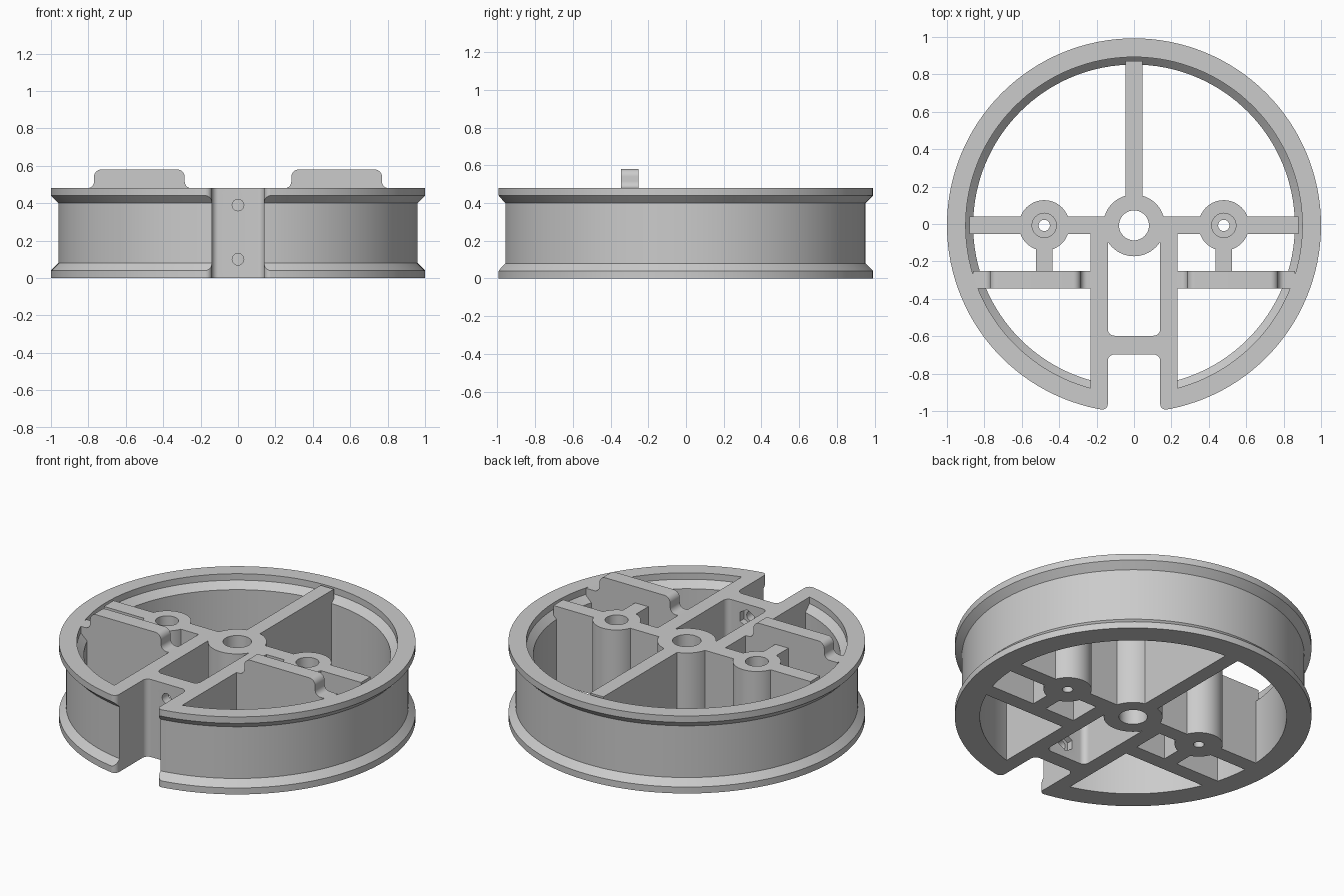
import bpy, bmesh
from math import sin, cos, pi, radians
from mathutils import Vector

cube = bpy.data.objects.get("Cube")
if cube:
    bpy.data.objects.remove(cube, do_unlink=True)

H = 0.48          # body height
SHIFT = -0.0075   # centres the notched outline on y

grey = bpy.data.materials.new("light_grey")
grey.use_nodes = True
grey.diffuse_color = (0.6, 0.6, 0.6, 1)
grey.node_tree.nodes["Principled BSDF"].inputs["Base Color"].default_value = (0.6, 0.6, 0.6, 1)


def finish(bm, name):
    bmesh.ops.recalc_face_normals(bm, faces=bm.faces)
    mesh = bpy.data.meshes.new(name)
    bm.to_mesh(mesh)
    bm.free()
    mesh.materials.append(grey)
    obj = bpy.data.objects.new(name, mesh)
    obj.location.y = SHIFT
    bpy.context.collection.objects.link(obj)
    return obj


def lathe(name, profile, x=0, segments=96):
    """Closed (radius, z) profile turned around a vertical axis."""
    bm = bmesh.new()
    rings = []
    for i in range(segments):
        a = 2 * pi * i / segments
        rings.append([bm.verts.new((x + r * cos(a), r * sin(a), z)) for r, z in profile])
    n = len(profile)
    for i in range(segments):
        a, b = rings[i], rings[(i + 1) % segments]
        for j in range(n):
            k = (j + 1) % n
            bm.faces.new((a[j], b[j], b[k], a[k]))
    return finish(bm, name)


def prism(name, points, low, high, axis="z"):
    """Outline in xy pushed along z, or outline in xz pushed along y."""
    bm = bmesh.new()
    place = (lambda u, v, d: (u, v, d)) if axis == "z" else (lambda u, v, d: (u, d, v))
    face = bm.faces.new([bm.verts.new(place(u, v, low)) for u, v in points])
    new = bmesh.ops.extrude_face_region(bm, geom=[face])["geom"]
    move = Vector(place(0, 0, high - low))
    bmesh.ops.translate(bm, vec=move, verts=[g for g in new if isinstance(g, bmesh.types.BMVert)])
    return finish(bm, name)


def box(name, x0, x1, y0, y1, z0=0, z1=H):
    return prism(name, [(x0, y0), (x1, y0), (x1, y1), (x0, y1)], z0, z1)


def arc(cx, cy, r, start, end, steps=8):
    angles = [radians(start + (end - start) * i / steps) for i in range(steps + 1)]
    return [(cx + r * cos(a), cy + r * sin(a)) for a in angles]


def mirrored(points):
    """Completes a right-hand outline with its left-hand copy."""
    return points + [(-x, y) for x, y in reversed(points)]


def cut(target, cutter):
    cutter.hide_render = True
    mod = target.modifiers.new("cut", "BOOLEAN")
    mod.operation = "DIFFERENCE"
    mod.solver = "EXACT"
    mod.object = cutter
    bpy.context.view_layer.objects.active = target
    bpy.ops.object.modifier_apply(modifier=mod.name)
    bpy.data.objects.remove(cutter, do_unlink=True)


parts = []

# Flanged rim with a chamfered inner lip, opened by a round-edged front notch
rim = lathe("flanged_rim", [(1, 0), (1, 0.04), (0.96, 0.08), (0.96, 0.4), (1, 0.44), (1, H),
                            (0.9, H), (0.9, 0.44), (0.86, 0.4), (0.86, 0)], segments=128)
notch = [(0.14, -0.75)] + arc(0.17, -0.955, 0.03, 180, 270) + [(0.17, -1.1)]
cut(rim, prism("notch_cutter", mirrored(notch), -0.1, 0.6))
parts.append(rim)

# Central hub and back spoke
parts.append(lathe("hub", [(0.08, 0), (0.165, 0), (0.165, H), (0.08, H)], segments=64))
parts.append(box("back_spoke", -0.045, 0.045, 0.12, 0.88))

# Parts repeated on both sides
for side, s in (("left", 1), ("right", -1)):
    def bar(name, x0, x1, y0, y1):
        parts.append(box(side + name, min(s * x0, s * x1), max(s * x0, s * x1), y0, y1))

    bar("_inner_spoke", 0.12, 0.38, -0.047, 0.047)
    bar("_outer_spoke", 0.58, 0.88, -0.047, 0.047)
    bar("_channel_wall", 0.14, 0.232, -0.92, -0.03)
    bar("_boss_rib", 0.435, 0.525, -0.27, -0.1)
    # Screw boss, counterbored from above
    parts.append(lathe(side + "_screw_boss", [(0.03, 0), (0.135, 0), (0.135, H), (0.065, H),
                                              (0.065, 0.08), (0.03, 0.08)], s * 0.48, 48))
    # Cross wall rising into a rounded tab
    wall = [(0.2, 0), (0.86, 0), (0.86, H)]
    wall += arc(0.805, 0.515, 0.035, 270, 180) + arc(0.73, 0.54, 0.04, 0, 90)
    wall += arc(0.325, 0.54, 0.04, 90, 180) + arc(0.25, 0.515, 0.035, 0, -90)
    wall += [(0.2, H)]
    parts.append(prism(side + "_tab_wall", [(s * x, z) for x, z in wall], -0.338, -0.245, "y"))

# Filleted bridge across the channel with two bolt holes and nut pockets
half = [(0.16, -0.725)] + [(0.16, -0.555)]
half = [(0.16, -0.725), (0.14, -0.725)] + arc(0.105, -0.725, 0.035, 0, 90)
back = arc(0.105, -0.555, 0.035, -90, 0) + [(0.16, -0.555)]
outline = [(0.16, -0.725)] + back[::-1] + [(-x, y) for x, y in back]
outline += [(-x, y) for x, y in half] + half[:0:-1]
bridge = prism("channel_bridge", outline, 0, H)
for z in (0.1, 0.39):
    cut(bridge, prism("bolt_cutter", arc(0, z, 0.031, 0, 345, 23), -0.8, -0.5, "y"))
    cut(bridge, prism("nut_cutter", arc(0, z, 0.056, 30, 330, 5), -0.63, -0.5, "y"))
parts.append(bridge)

# Smooth round surfaces, crisp edges
bpy.ops.object.select_all(action="DESELECT")
for p in parts:
    p.select_set(True)
bpy.context.view_layer.objects.active = rim
bpy.ops.object.shade_smooth_by_angle(angle=radians(30))
